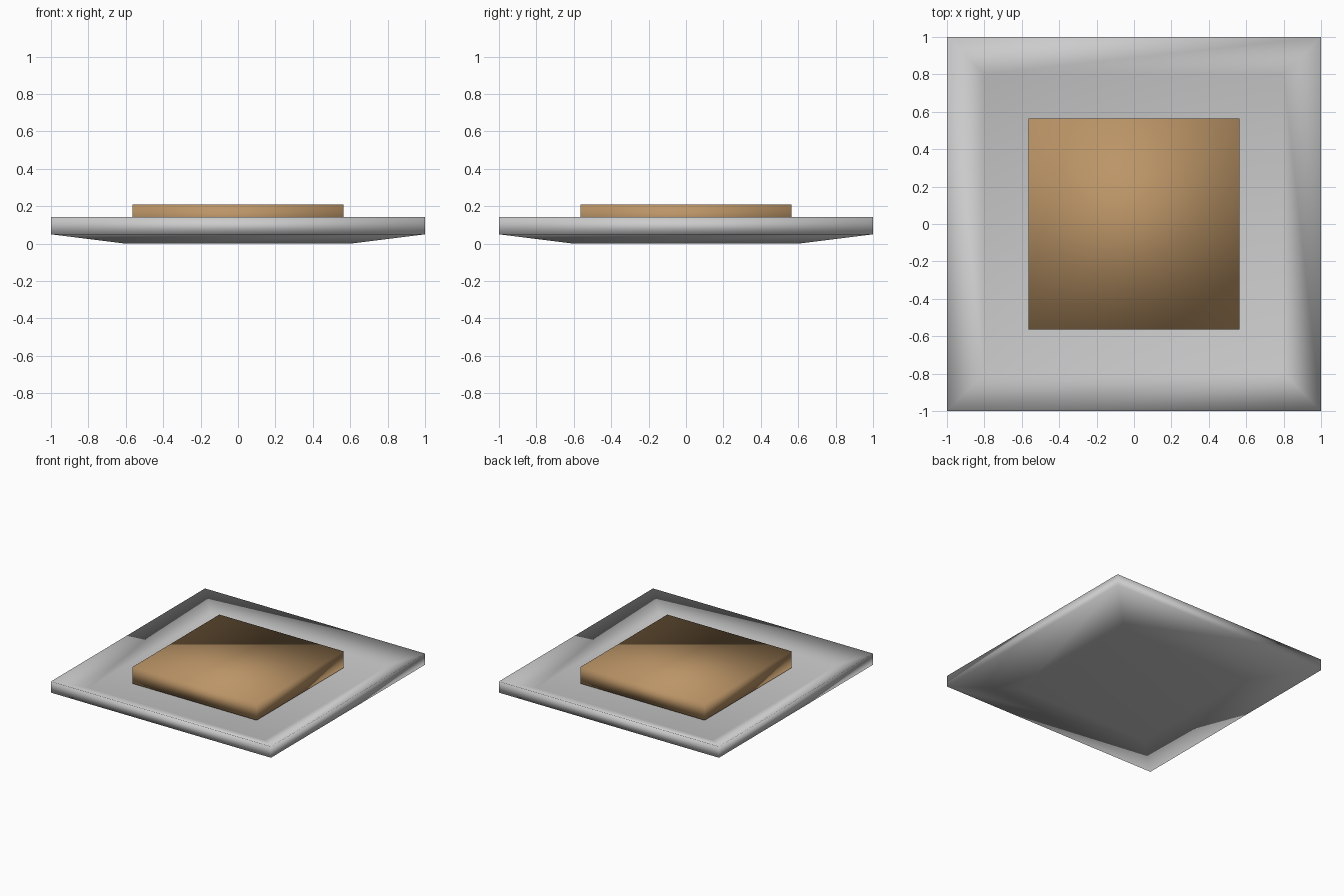
import bpy, bmesh

if "Cube" in bpy.data.objects:
    bpy.data.objects.remove(bpy.data.objects["Cube"])


def square_loft(name, rings):
    """Stack square rings given as (half width, height), capped at both ends."""
    bm = bmesh.new()
    loops = [[bm.verts.new((sx * h, sy * h, z))
              for sx, sy in ((-1, -1), (1, -1), (1, 1), (-1, 1))]
             for h, z in rings]
    for a, b in zip(loops, loops[1:]):
        for i in range(4):
            j = (i + 1) % 4
            bm.faces.new((a[i], a[j], b[j], b[i]))
    bm.faces.new(loops[0][::-1])
    bm.faces.new(loops[-1])
    for f in bm.faces:
        f.smooth = True
    bmesh.ops.recalc_face_normals(bm, faces=bm.faces)
    mesh = bpy.data.meshes.new(name)
    bm.to_mesh(mesh)
    bm.free()
    obj = bpy.data.objects.new(name, mesh)
    bpy.context.collection.objects.link(obj)
    return obj


# Square plate: foot, flared underside, rim, sloped well
square_loft("plate", [(0.6, 0.0), (1.0, 0.05), (1.0, 0.142), (0.8, 0.065)])

# Brown slab resting in the well
slab = square_loft("slab", [(0.565, 0.075), (0.565, 0.21)])
brown = bpy.data.materials.new("brown")
brown.diffuse_color = (0.5, 0.3, 0.135, 1)
brown.use_nodes = True
brown.node_tree.nodes["Principled BSDF"].inputs["Base Color"].default_value = brown.diffuse_color
slab.data.materials.append(brown)
